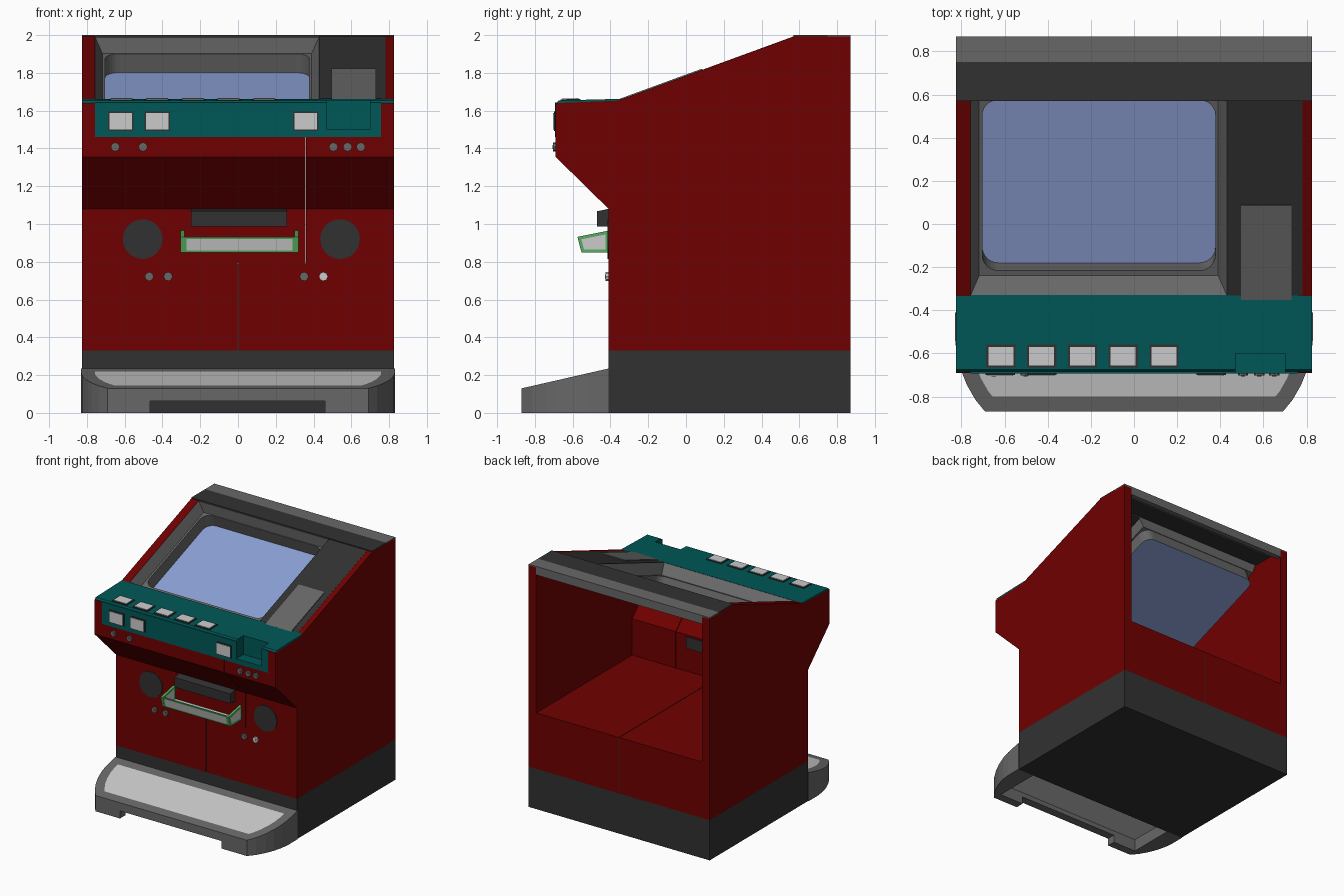
import bpy, bmesh, math
from mathutils import Matrix

if "Cube" in bpy.data.objects:
    bpy.data.objects.remove(bpy.data.objects["Cube"])


def material(name, rgb):
    m = bpy.data.materials.new(name)
    m.use_nodes = True
    m.diffuse_color = (*rgb, 1)
    m.node_tree.nodes["Principled BSDF"].inputs["Base Color"].default_value = (*rgb, 1)
    return m


RED = material("dark red", (0.16, 0.0, 0.0))
TEAL = material("teal", (0.0, 0.095, 0.095))
DARK = material("charcoal", (0.031, 0.031, 0.031))
GREY = material("mid grey", (0.137, 0.137, 0.137))
LIGHT = material("light grey", (0.6, 0.6, 0.6))
BLUE = material("screen blue", (0.26, 0.35, 0.66))
GREEN = material("green", (0.09, 0.42, 0.11))


def finish(name, bm, *mats, frame=None, normals=True):
    if normals:
        bmesh.ops.recalc_face_normals(bm, faces=bm.faces)
    me = bpy.data.meshes.new(name)
    bm.to_mesh(me)
    bm.free()
    for m in mats:
        me.materials.append(m)
    ob = bpy.data.objects.new(name, me)
    bpy.context.collection.objects.link(ob)
    if frame:
        ob.matrix_world = frame
    return ob


def extrude(points, offset):
    """Solid made by sweeping a flat outline along an offset."""
    bm = bmesh.new()
    face = bm.faces.new([bm.verts.new(p) for p in points])
    new = bmesh.ops.extrude_face_region(bm, geom=[face])["geom"]
    bmesh.ops.translate(bm, vec=offset, verts=[v for v in new if isinstance(v, bmesh.types.BMVert)])
    bmesh.ops.recalc_face_normals(bm, faces=bm.faces)
    bm.normal_update()
    return bm


def prism(name, yz, x0, x1, mat):
    return finish(name, extrude([(x0, y, z) for y, z in yz], (x1 - x0, 0, 0)), mat)


def box_mesh(x, y, z):
    return extrude([(x[0], y[0], z[0]), (x[1], y[0], z[0]), (x[1], y[1], z[0]), (x[0], y[1], z[0])],
                   (0, 0, z[1] - z[0]))


def box(name, x, y, z, mat, frame=None):
    return finish(name, box_mesh(x, y, z), mat, frame=frame)


def inset_sides(bm, axis, width):
    """Give the faces along one axis a border; the middle takes the second colour."""
    for f in [f for f in bm.faces if abs(f.normal[axis]) > 0.9]:
        bmesh.ops.inset_region(bm, faces=[f], thickness=width, use_even_offset=True)
        f.material_index = 1


def cut(ob, *cutters):
    for c in cutters:
        c.hide_render = True
        c.hide_set(True)
        c.display_type = 'WIRE'
        mod = ob.modifiers.new("cut", 'BOOLEAN')
        mod.operation = 'DIFFERENCE'
        mod.solver = 'EXACT'
        mod.object = c


def disc(name, x, y, z, r, depth, sides, mat):
    bm = bmesh.new()
    bmesh.ops.create_cone(bm, cap_ends=True, segments=sides, radius1=r, radius2=r, depth=depth)
    return finish(name, bm, mat, frame=Matrix.Translation((x, y, z)) @ Matrix.Rotation(math.pi / 2, 4, 'X'))


W, IN = 0.825, 0.757          # outer half width, inner face of the side walls
FRONT, BACK = -0.41, 0.87
SEAM = 0.792                  # joint between lower and upper cabinet

# Plinth and the two lower cabinet halves
box("plinth", (-W, W), (FRONT, BACK), (0, 0.331), DARK)
box("cabinet_seam", (-0.01, 0.01), (FRONT + 0.004, BACK - 0.004), (0.331, SEAM - 0.003), DARK)
for side, s in (("left", 1), ("right", -1)):
    box(f"lower_cabinet_{side}", sorted((0.003 * s, W * s)), (FRONT, BACK), (0.331, SEAM), RED)
    # Side wall of the upper cabinet
    prism(f"side_wall_{side}", [(FRONT, SEAM), (FRONT, 1.08), (-0.69, 1.355), (-0.69, 1.64), (-0.36, 1.653),
                                (0.57, 1.992), (BACK, 1.992), (BACK, SEAM)], IN * s, W * s, RED)

# Folded front panel, in two leaves with a narrow gap
fold = [(FRONT, SEAM), (FRONT, 1.08), (-0.69, 1.355), (-0.69, 1.46),
        (-0.66, 1.46), (-0.66, 1.367), (-0.38, 1.092), (-0.38, SEAM)]
prism("front_panel_wide", fold, -IN, 0.357, RED)
prism("front_panel_narrow", fold, 0.361, IN, RED)

# Top caps and rear beam
box("top_cap_front", (-W, W), (0.57, 0.75), (1.985, 2.0), DARK)
box("top_cap_rear", (-W, W), (0.75, BACK), (1.985, 2.0), GREY)
box("rear_beam", (-IN, IN), (0.83, BACK), (1.93, 1.985), GREY)

# Sloped display area: local x across, y up the slope, z out of it
TILT = math.atan2(0.34, 0.93)
SLOPE = Matrix.Translation((0, -0.33, 1.661)) @ Matrix.Rotation(TILT, 4, 'X')
RISE = 0.9 / math.cos(TILT)


def rounded(x0, x1, y0, y1, r, z, steps=6):
    pts = []
    for cx, cy, a in ((x1 - r, y1 - r, 0), (x0 + r, y1 - r, 90), (x0 + r, y0 + r, 180), (x1 - r, y0 + r, 270)):
        for i in range(steps + 1):
            t = math.radians(a + 90 * i / steps)
            pts.append((cx + r * math.cos(t), cy + r * math.sin(t), z))
    return pts


bm = bmesh.new()
rings = [[bm.verts.new(p) for p in ring] for ring in (
    rounded(-IN, 0.43, 0, RISE, 0.001, 0),
    rounded(-0.718, 0.39, 0.065, RISE - 0.022, 0.001, -0.085),
    rounded(-0.703, 0.377, 0.09, RISE - 0.026, 0.075, -0.085),
    rounded(-0.703, 0.377, 0.09, RISE - 0.026, 0.075, -0.191))]
for a, b in zip(rings, rings[1:]):
    for i in range(len(a)):
        j = (i + 1) % len(a)
        bm.faces.new((a[i], a[j], b[j], b[i]))
bm.faces.new(rings[-1]).material_index = 1
finish("screen_and_bezel", bm, GREY, BLUE, frame=SLOPE, normals=False)
box("display_side_panel", (0.43, 0.78), (0, RISE), (-0.03, 0.003), DARK, SLOPE)
box("side_panel_plate", (0.495, 0.73), (-0.02, 0.445), (0, 0.009), GREY, SLOPE)

# Teal button deck with a pocket cut from its front corner
pocket = box("pocket_cutter", (0.47, 0.7), (-0.8, -0.6), (1.5, 1.8), TEAL)
deck = prism("deck_top", [(-0.685, 1.64), (-0.675, 1.654), (-0.33, 1.663), (-0.33, 1.64)], -W, W, TEAL)
fascia = box("deck_front", (-IN, IN), (-0.693, -0.57), (1.46, 1.642), TEAL)
cut(deck, pocket)
cut(fascia, pocket)

# Square push buttons with dark surrounds
for i in range(5):
    x = -0.617 + 0.189 * i
    frame = Matrix.Translation((x, -0.612, 1.655)) @ Matrix.Rotation(0.026, 4, 'X')
    box(f"top_button_frame_{i}", (-0.068, 0.068), (-0.053, 0.053), (-0.004, 0.006), DARK, frame)
    box(f"top_button_{i}", (-0.058, 0.058), (-0.043, 0.043), (0, 0.01), LIGHT, frame)
for i, x in enumerate((-0.62, -0.428, 0.358)):
    box(f"front_button_frame_{i}", (x - 0.068, x + 0.068), (-0.699, -0.69), (1.493, 1.596), DARK)
    box(f"front_button_{i}", (x - 0.06, x + 0.06), (-0.704, -0.69), (1.501, 1.588), LIGHT)


def lock(name, x, y, z, mat):
    disc(name, x, y, z, 0.024, 0.018, 8, mat)
    disc(name + "_core", x, y - 0.01, z, 0.01, 0.006, 8, mat)


# Small locks
for i, x in enumerate((-0.65, -0.503, 0.505, 0.58, 0.65)):
    lock(f"upper_lock_{i}", x, -0.694, 1.408, GREY)
for i, x in enumerate((-0.47, -0.37, 0.35, 0.452)):
    lock(f"lower_lock_{i}", x, -0.416, 0.722, LIGHT if i == 3 else GREY)

# Speakers and note slot
disc("speaker_right", -0.505, -0.412, 0.92, 0.105, 0.008, 32, DARK)
disc("speaker_left", 0.54, -0.412, 0.92, 0.105, 0.008, 32, DARK)
prism("note_slot", [(-0.47, 0.988), (-0.47, 1.068), (-0.41, 1.08), (-0.37, 1.08), (-0.37, 0.985)], -0.25, 0.26, DARK)

# Coin tray with green edging
end = [(-0.575, 0.932), (-0.41, 0.965), (-0.41, 0.848), (-0.553, 0.848)]
for side, x in (("right", -0.304), ("left", 0.3)):
    bm = extrude([(x, y, z) for y, z in end], (0.02, 0, 0))
    inset_sides(bm, 0, 0.017)
    finish(f"tray_end_{side}", bm, GREEN, LIGHT)
lip = [(-0.572, 0.932), (-0.552, 0.848), (-0.54, 0.848), (-0.558, 0.932)]
bm = extrude([(-0.284, y, z) for y, z in lip], (0.584, 0, 0))
inset_sides(bm, 1, 0.012)
finish("tray_front", bm, GREEN, LIGHT)
box("tray_floor", (-0.284, 0.3), (-0.545, -0.41), (0.85, 0.86), LIGHT)

# Footrest: sloped top with a pale pad, hollow below, notched at the front
edge = [(0.83, FRONT), (0.83, -0.53), (0.822, -0.6), (0.803, -0.675), (0.775, -0.745), (0.735, -0.815), (0.69, -BACK)]
outline = edge + [(-x, y) for x, y in reversed(edge)]
bm = extrude([(x, y, 0) for x, y in outline], (0, 0, 0.2))
for v in bm.verts:
    if v.co.z > 0.1:
        v.co.z = 0.13 + (v.co.y + BACK) * 0.105 / 0.46
bm.normal_update()
top = [f for f in bm.faces if f.normal.z > 0.5]
bmesh.ops.inset_region(bm, faces=top, thickness=0.072, use_even_offset=True)
for f in top:
    f.material_index = 1
footrest = finish("footrest", bm, GREY, LIGHT)
bm = box_mesh((-0.68, 0.68), (-0.8, -0.3), (-0.1, 0.1))
for f in bm.faces:
    f.material_index = int(f.normal.z > 0.5)
hollow = finish("hollow_cutter", bm, GREY, LIGHT)
notch = box("notch_cutter", (-0.467, 0.46), (-1, -0.5), (-0.11, 0.062), GREY)
cut(footrest, hollow, notch)
